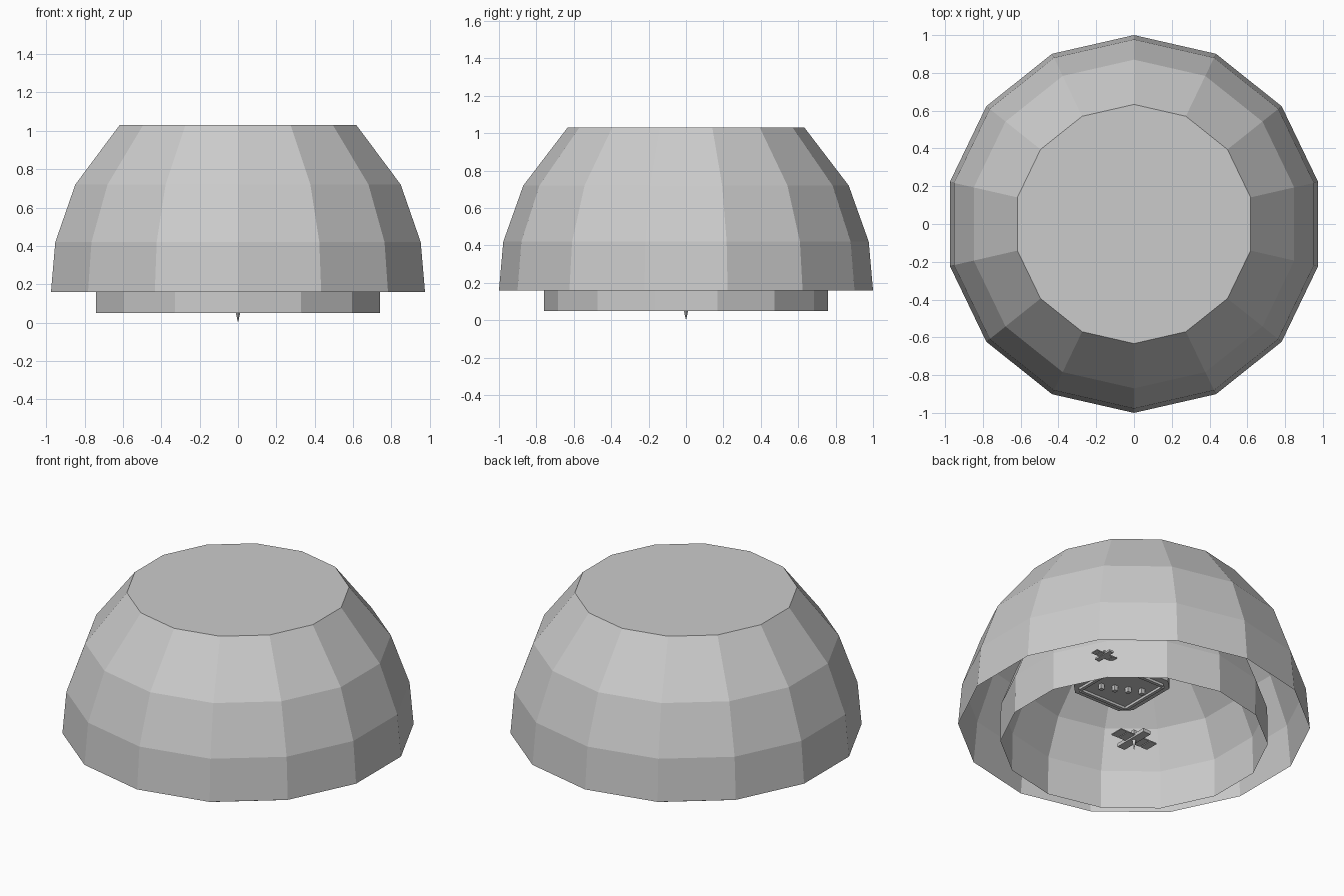
import bpy, bmesh, math
from mathutils import Matrix, Vector

cube = bpy.data.objects.get("Cube")
if cube:
    bpy.data.objects.remove(cube, do_unlink=True)

GREY = (0.6, 0.6, 0.6, 1)
mat = bpy.data.materials.new("plain grey")
mat.use_nodes = True
mat.diffuse_color = GREY
mat.node_tree.nodes["Principled BSDF"].inputs["Base Color"].default_value = GREY
SIDES = 14


def finish(name, bm):
    mesh = bpy.data.meshes.new(name)
    bm.to_mesh(mesh)
    bm.free()
    mesh.materials.append(mat)
    obj = bpy.data.objects.new(name, mesh)
    bpy.context.collection.objects.link(obj)
    return obj


def dome(name, profile):
    """Open-bottomed faceted shell with a flat cap, from (radius, height) pairs."""
    bm = bmesh.new()
    rings = []
    for r, z in profile:
        angles = [math.pi / 2 + i * math.tau / SIDES for i in range(SIDES)]
        rings.append([bm.verts.new((r * math.cos(a), r * math.sin(a), z)) for a in angles])
    for low, high in zip(rings, rings[1:]):
        for i in range(SIDES):
            j = (i + 1) % SIDES
            bm.faces.new((low[i], low[j], high[j], high[i]))
    bm.faces.new(rings[-1])
    return finish(name, bm)


def add_box(bm, centre, size):
    m = Matrix.Translation(centre) @ Matrix.Diagonal((*size, 1))
    bmesh.ops.create_cube(bm, size=1, matrix=m)


def satellite(name, centre, span):
    """Small craft: body, two panels on each side and a boom."""
    bm = bmesh.new()
    c = Vector(centre)
    add_box(bm, c, (span * 0.2, span * 0.85, span * 0.08))
    for side in (-1, 1):
        for k in (0.2, 0.4):
            add_box(bm, c + Vector((side * span * k, 0, 0)), (span * 0.18, span * 0.32, 0.006))
    add_box(bm, c + Vector((0, 0, span * 0.1)), (span * 0.08, span * 0.08, span * 0.2))
    return finish(name, bm)


# Nested shells
dome("outer_dome", [(1.0, 0.16), (0.977, 0.42), (0.87, 0.72), (0.633, 1.03)])
dome("inner_dome", [(0.76, 0.05), (0.757, 0.29), (0.67, 0.52), (0.48, 0.75)])

# Small craft under the domes
satellite("centre_satellite", (0, 0, 0.075), 0.27)
satellite("side_satellite", (0.64, 0.5, 0.165), 0.15)

# Spike under the centre craft
bm = bmesh.new()
bmesh.ops.create_cone(bm, cap_ends=True, segments=4, radius1=0, radius2=0.016, depth=0.07,
                      matrix=Matrix.Translation((0, 0, 0.035)))
finish("antenna_spike", bm)

# Station hull hanging in the inner dome: bevelled slab with frame and hatches
STATION = Vector((0.05, -0.05, 0.45))
bm = bmesh.new()
add_box(bm, STATION, (0.44, 0.44, 0.06))
upright = [e for e in bm.edges if abs(e.verts[0].co.z - e.verts[1].co.z) > 0.01]
bmesh.ops.bevel(bm, geom=upright, offset=0.06, segments=1, affect='EDGES')
finish("station_hull", bm)

bm = bmesh.new()
for side in (-1, 1):
    add_box(bm, STATION + Vector((side * 0.17, 0, -0.035)), (0.02, 0.32, 0.02))
    add_box(bm, STATION + Vector((0, side * 0.17, -0.035)), (0.32, 0.02, 0.02))
finish("station_frame", bm)

bm = bmesh.new()
for i in range(4):
    step = (i - 1.5) * 0.07
    add_box(bm, STATION + Vector((step, -step * 0.5, -0.045)), (0.025, 0.025, 0.035))
finish("station_hatches", bm)
